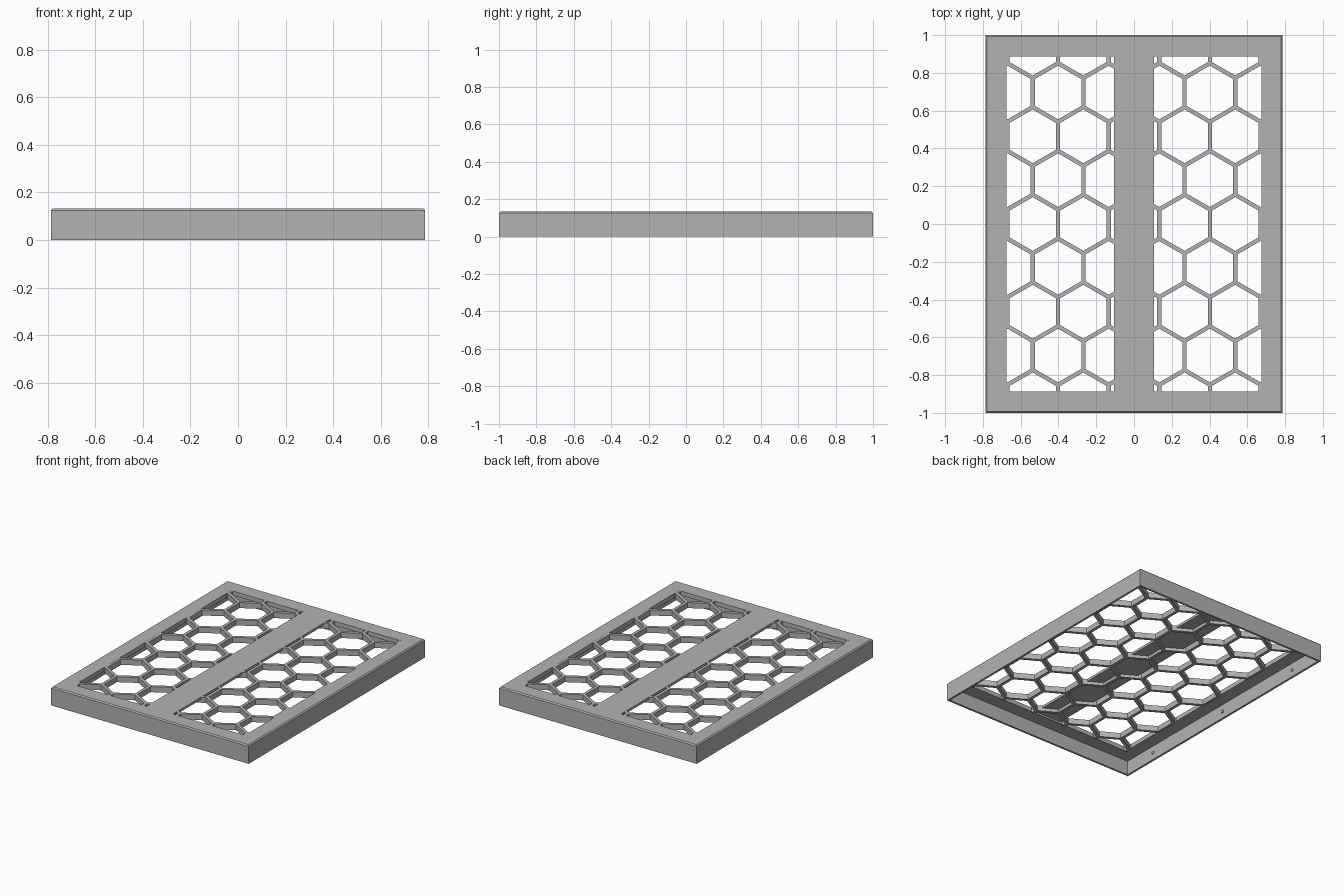
import bpy, bmesh, math
from mathutils import Matrix, Vector

if "Cube" in bpy.data.objects:
    bpy.data.objects.remove(bpy.data.objects["Cube"], do_unlink=True)

grey = bpy.data.materials.new("plain_grey")
grey.use_nodes = True
colour = (0.45, 0.45, 0.45, 1)
grey.diffuse_color = colour
grey.node_tree.nodes["Principled BSDF"].inputs["Base Color"].default_value = colour

HX, HY, TOP = 0.785, 1.0, 0.133      # outer half sizes and height
WALL, BEVEL = 0.015, 0.008
WIN_X, WIN_Y = 0.675, 0.887          # half sizes of the opening
PLATE_Z, LATTICE_Z, BAR_Z = 0.102, 0.093, 0.115
PITCH, STRUT = 0.268, 0.022


def finish(name, bm):
    bmesh.ops.recalc_face_normals(bm, faces=bm.faces[:])
    mesh = bpy.data.meshes.new(name)
    bm.to_mesh(mesh)
    bm.free()
    mesh.materials.append(grey)
    obj = bpy.data.objects.new(name, mesh)
    bpy.context.collection.objects.link(obj)
    return obj


def box(name, hx, hy, z0, z1):
    bm = bmesh.new()
    m = Matrix.Translation((0, 0, (z0 + z1) / 2)) @ Matrix.Diagonal((2 * hx, 2 * hy, z1 - z0, 1))
    bmesh.ops.create_cube(bm, size=1, matrix=m)
    return finish(name, bm)


# Outer frame: rectangular rings joined into a closed, open-bottomed shell
rings = [(HX, HY, 0), (HX, HY, TOP - BEVEL), (HX - BEVEL, HY - BEVEL, TOP),
         (WIN_X, WIN_Y, TOP), (WIN_X, WIN_Y, PLATE_Z),
         (HX - WALL, HY - WALL, PLATE_Z), (HX - WALL, HY - WALL, 0)]
bm = bmesh.new()
loops = [[bm.verts.new((sx * x, sy * y, z)) for sx, sy in ((-1, -1), (1, -1), (1, 1), (-1, 1))]
         for x, y, z in rings]
for i, a in enumerate(loops):
    b = loops[(i + 1) % len(loops)]
    for k in range(4):
        n = (k + 1) % 4
        bm.faces.new((a[k], a[n], b[n], b[k]))
finish("outer_frame", bm)

# Centre bar
box("centre_bar", 0.105, WIN_Y, BAR_Z, TOP)

# Honeycomb lattice: panel with hexagonal prisms cut out
lattice = box("honeycomb_lattice", WIN_X, WIN_Y, LATTICE_Z, TOP - 0.0005)
bm = bmesh.new()
radius = (PITCH - STRUT) / math.sqrt(3)
for row in range(-4, 5):
    shift = PITCH / 2 if row % 2 else 0
    for col in range(-3, 4):
        x = col * PITCH + shift
        if abs(x) > WIN_X + PITCH / 2:
            continue
        m = (Matrix.Translation((x, row * PITCH * math.sqrt(3) / 2, TOP))
             @ Matrix.Rotation(math.pi / 6, 4, "Z"))
        bmesh.ops.create_cone(bm, cap_ends=True, segments=6, radius1=radius,
                              radius2=radius, depth=0.2, matrix=m)
# Turn each prism so that a corner points along y
probe = max(bm.verts, key=lambda v: v.co.y).co.y
if probe < 4 * PITCH * math.sqrt(3) / 2 + radius * 0.95:
    for face in [f for f in bm.faces if len(f.verts) == 6]:
        c = face.calc_center_median()
        bmesh.ops.rotate(bm, verts=face.verts, cent=c,
                         matrix=Matrix.Rotation(math.pi / 6, 3, "Z"))
cutter = finish("hex_cutter", bm)
cutter.hide_render = True
mod = lattice.modifiers.new("hex_holes", "BOOLEAN")
mod.operation = "DIFFERENCE"
mod.solver = "EXACT"
mod.object = cutter
bpy.context.view_layer.update()
cut = bpy.data.meshes.new_from_object(lattice.evaluated_get(bpy.context.evaluated_depsgraph_get()))
lattice.modifiers.clear()
lattice.data = cut
bpy.data.objects.remove(cutter, do_unlink=True)

# Small snap studs on the inside of the long walls
bm = bmesh.new()
for side in (-1, 1):
    for y in (-0.72, 0, 0.72):
        m = (Matrix.Translation((side * (HX - WALL), y, 0.05))
             @ Matrix.Rotation(math.pi / 2, 4, "Y"))
        bmesh.ops.create_cone(bm, cap_ends=True, segments=16, radius1=0.011,
                              radius2=0.011, depth=0.012, matrix=m)
finish("snap_studs", bm)
